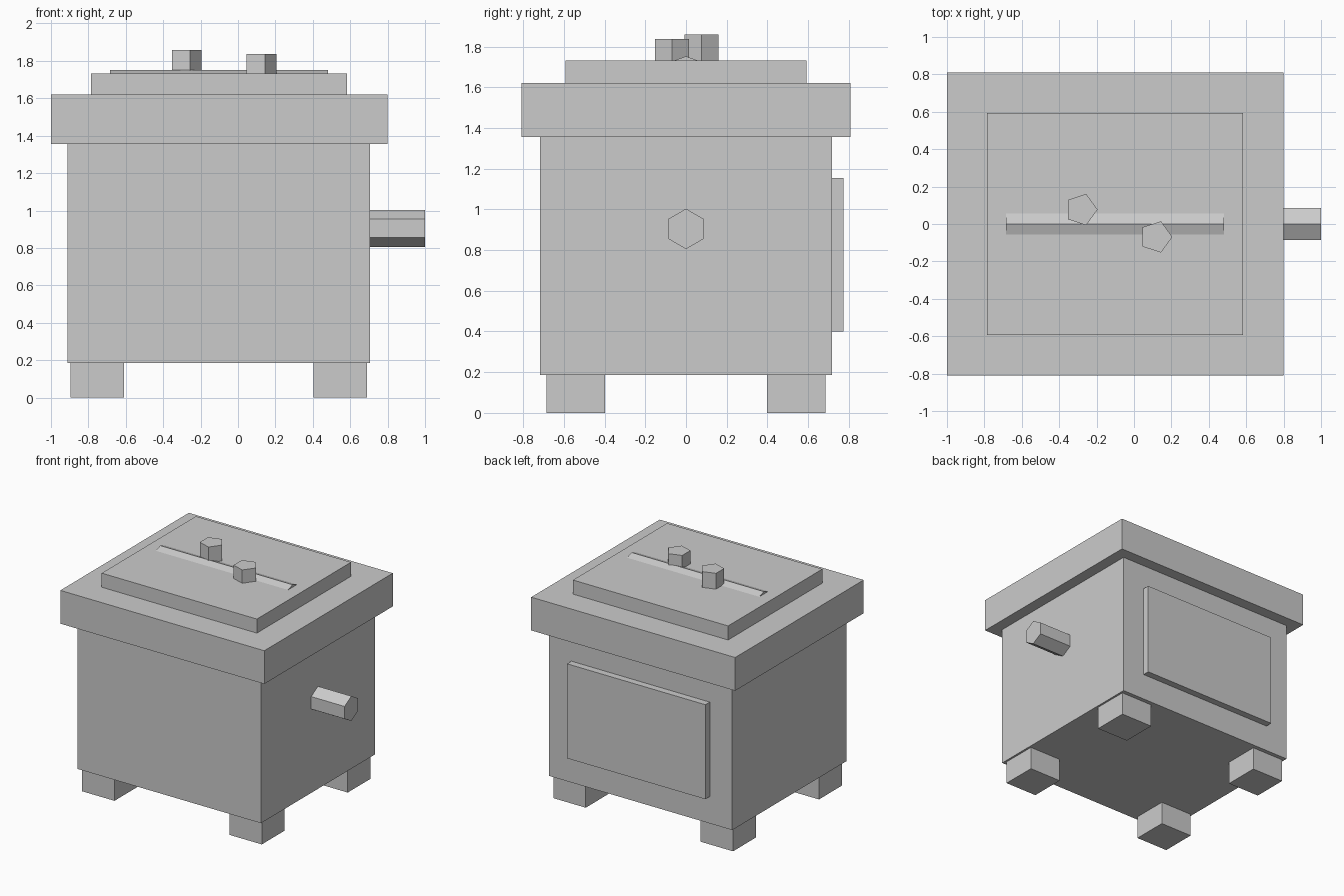
import bpy, bmesh
from math import pi, cos, sin

if "Cube" in bpy.data.objects:
    bpy.data.objects.remove(bpy.data.objects["Cube"])

CX = -0.1025  # centre of the box in x


def mesh_object(name, bm):
    bmesh.ops.recalc_face_normals(bm, faces=bm.faces)
    me = bpy.data.meshes.new(name)
    bm.to_mesh(me)
    bm.free()
    ob = bpy.data.objects.new(name, me)
    bpy.context.collection.objects.link(ob)
    return ob


def box(name, x, y, z):
    """Box from (min, max) ranges."""
    bm = bmesh.new()
    bmesh.ops.create_cube(bm, size=1)
    for v in bm.verts:
        v.co = [(r[0] + r[1]) / 2 + c * (r[1] - r[0]) for c, r in zip(v.co, (x, y, z))]
    return mesh_object(name, bm)


def prism(name, points, direction):
    """Extrude a closed outline along a direction."""
    bm = bmesh.new()
    face = bm.faces.new([bm.verts.new(p) for p in points])
    ext = bmesh.ops.extrude_face_region(bm, geom=[face], use_keep_orig=True)
    verts = [g for g in ext["geom"] if isinstance(g, bmesh.types.BMVert)]
    bmesh.ops.translate(bm, verts=verts, vec=direction)
    return mesh_object(name, bm)


# Main box, rim slab, lid and back panel
box("body", (CX - 0.808, CX + 0.808), (-0.718, 0.718), (0.186, 1.355))
box("rim", (-1.0, 0.798), (-0.809, 0.809), (1.355, 1.62))
box("lid", (CX - 0.684, CX + 0.684), (-0.593, 0.593), (1.62, 1.732))
box("back_panel", (CX - 0.61, CX + 0.61), (0.718, 0.773), (0.40, 1.153))

# Feet
for sx, side in ((-1, "left"), (1, "right")):
    for sy, end in ((-1, "front"), (1, "back")):
        x = sorted((CX + sx * 0.507, CX + sx * 0.792))
        y = sorted((sy * 0.397, sy * 0.685))
        box(f"{end}_{side}_foot", x, y, (0, 0.186))

# Six-sided side handle
r = 0.099
prism("side_handle",
      [(0.7055, r * sin(i * pi / 3), 0.904 + r * cos(i * pi / 3)) for i in range(6)],
      (0.2945, 0, 0))

# Low ridge along the lid
prism("lid_ridge",
      [(CX - 0.583, -0.056, 1.732), (CX - 0.583, 0.056, 1.732), (CX - 0.583, 0, 1.752)],
      (1.166, 0, 0))

# Five-sided knobs
for name, x, y, top in (("left_knob", -0.283, 0.077, 1.858), ("right_knob", 0.117, -0.069, 1.838)):
    pts = [(x + 0.088 * cos(i * 2 * pi / 5), y + 0.088 * sin(i * 2 * pi / 5), 1.732) for i in range(5)]
    prism(name, pts, (0, 0, top - 1.732))
